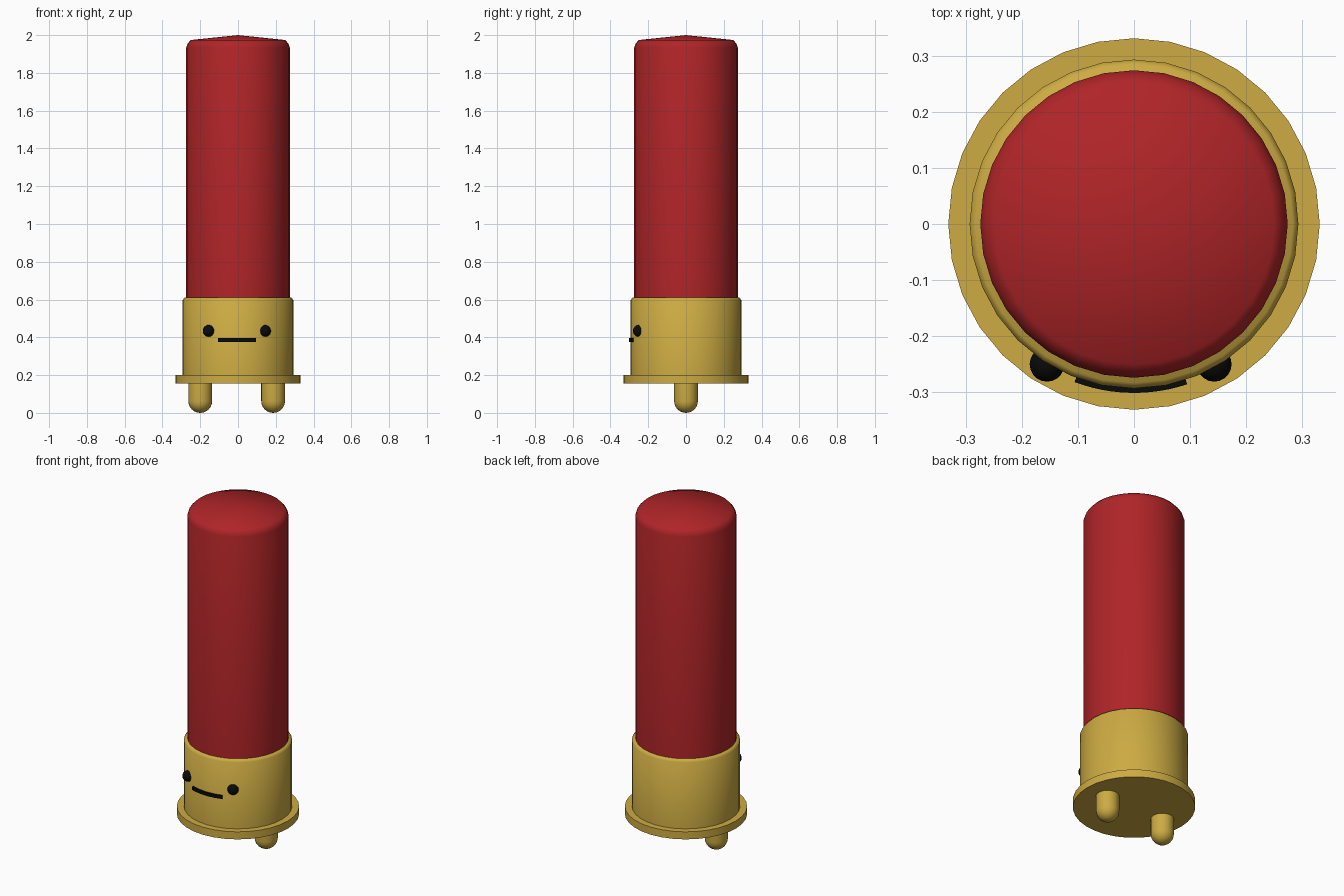
import bpy, bmesh, math

if "Cube" in bpy.data.objects:
    bpy.data.objects.remove(bpy.data.objects["Cube"])


def material(name, rgb):
    m = bpy.data.materials.new(name)
    m.diffuse_color = (*rgb, 1)
    m.use_nodes = True
    m.node_tree.nodes["Principled BSDF"].inputs["Base Color"].default_value = m.diffuse_color
    return m


RED = material("red", (0.43, 0.018, 0.021))
GOLD = material("gold", (0.61, 0.41, 0.056))
BLACK = material("black", (0.003, 0.003, 0.003))


def finish(name, bm, mat, angle):
    bmesh.ops.recalc_face_normals(bm, faces=bm.faces)
    me = bpy.data.meshes.new(name)
    bm.to_mesh(me)
    bm.free()
    me.materials.append(mat)
    ob = bpy.data.objects.new(name, me)
    bpy.context.collection.objects.link(ob)
    bpy.ops.object.select_all(action='DESELECT')
    ob.select_set(True)
    bpy.context.view_layer.objects.active = ob
    bpy.ops.object.shade_smooth_by_angle(angle=math.radians(angle))
    return ob


def lathe(name, profile, mat, sides=32, x=0, angle=35):
    """Spin a (radius, z) profile around a vertical axis at x."""
    bm = bmesh.new()
    verts = [bm.verts.new((r, 0, z)) for r, z in profile]
    edges = [bm.edges.new(p) for p in zip(verts, verts[1:])]
    bmesh.ops.spin(bm, geom=verts + edges, cent=(0, 0, 0), axis=(0, 0, 1),
                   angle=math.tau, steps=sides, use_duplicate=False)
    bmesh.ops.remove_doubles(bm, verts=bm.verts, dist=1e-4)
    ob = finish(name, bm, mat, angle)
    ob.location.x = x
    return ob


# Long tube with chamfered shoulder and shallow pointed cap
lathe("tube", [(0, 0.58), (0.274, 0.58), (0.274, 1.935), (0.267, 1.955),
               (0.25, 1.974), (0, 2.0)], RED, angle=80)

# Metal cup and base flange
lathe("cup", [(0, 0.19), (0.293, 0.19), (0.293, 0.597), (0.283, 0.61),
              (0, 0.61)], GOLD, angle=60)
lathe("flange", [(0, 0.155), (0.331, 0.155), (0.331, 0.2), (0, 0.2)], GOLD)

# Two round-ended pins
R = 0.063
dome = [(R * math.sin(a), R - R * math.cos(a))
        for a in (i * math.pi / 12 for i in range(7))]
for side, x in (("left", -0.2), ("right", 0.186)):
    lathe(side + "_pin", dome + [(R, 0.17), (0, 0.17)], GOLD, 24, x)

# Bead eyes sitting on the cup wall
for side, x in (("left", -0.155), ("right", 0.143)):
    bm = bmesh.new()
    bmesh.ops.create_uvsphere(bm, u_segments=20, v_segments=12, radius=0.031)
    eye = finish(side + "_eye", bm, BLACK, 60)
    eye.location = (x, -0.25, 0.434)

# Mouth: thin bar wrapped around the front of the cup
bm = bmesh.new()
loop = [bm.verts.new((r * math.sin(-0.36), -r * math.cos(0.36), z))
        for r, z in ((0.284, 0.376), (0.301, 0.376),
                     (0.301, 0.396), (0.284, 0.396))]
start = bm.faces.new(loop)
bmesh.ops.spin(bm, geom=[start], cent=(0, 0, 0), axis=(0, 0, 1),
               angle=0.68, steps=12, use_duplicate=False)
finish("mouth", bm, BLACK, 35)
